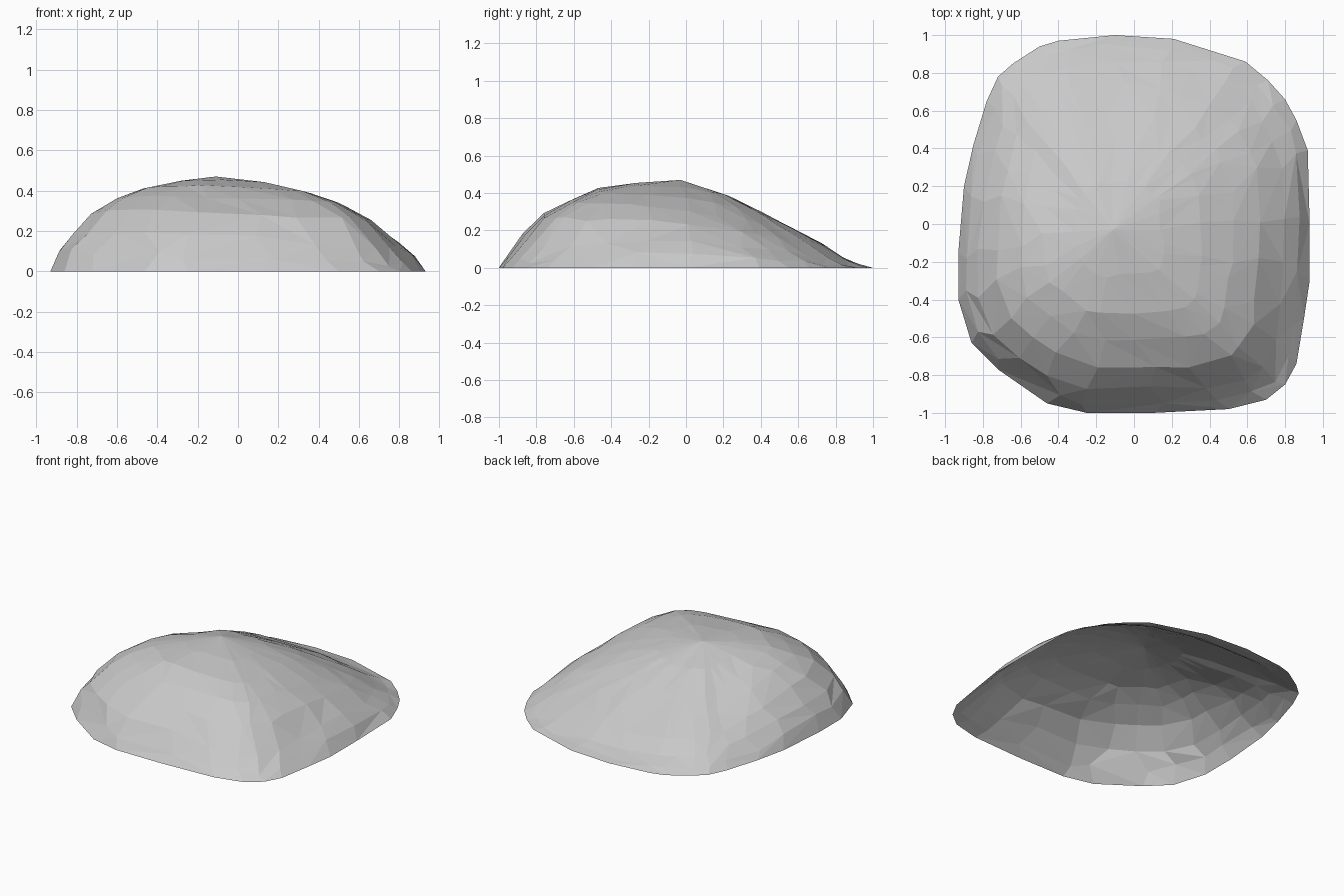
import bpy
import bmesh
import math
import random
from mathutils import Vector

random.seed(4)
cube = bpy.data.objects.get("Cube")
if cube:
    bpy.data.objects.remove(cube, do_unlink=True)

# Ground outline of the boulder, counter-clockwise from its left side
RIM = [Vector(p) for p in (
    (.93, 0), (.92, .39), (.86, .55), (.8, .66), (.71, .76), (.59, .86),
    (.4, .92), (.21, .98), (-.1, 1), (-.4, .97), (-.5, .94), (-.64, .85),
    (-.72, .78), (-.78, .65), (-.85, .42), (-.9, .2), (-.93, -.15),
    (-.93, -.4), (-.86, -.63), (-.72, -.77), (-.46, -.95), (-.25, -1),
    (.1, -1), (.5, -.98), (.7, -.93), (.8, -.85), (.86, -.74),
    (.9, -.5), (.93, -.3))]
PEAK = Vector((-.11, -.03))
TOP = .47

# Slope heights from peak to rim, one row per eighth turn from the left side
STEPS = (0, .25, .45, .6, .75, .87, .95, 1)
SLOPES = (
    (.43, .38, .32, .24, .15, .08),       # left
    (.4, .31, .225, .14, .06, .02),       # back left
    (.38, .28, .2, .12, .035, .01),       # back
    (.4, .305, .235, .16, .09, .04),      # back right
    (.43, .39, .345, .265, .175, .095),   # right
    (.45, .42, .375, .305, .205, .1),     # front right
    (.455, .43, .365, .295, .18, .08),    # front
    (.445, .405, .355, .27, .12, .035),   # front left, with a low ledge
)


def slope_height(row, t):
    """Height on one slope at fraction t of the way to the rim."""
    heights = (TOP, *SLOPES[row % len(SLOPES)], 0)
    for i in range(len(STEPS) - 1):
        if t <= STEPS[i + 1]:
            f = (t - STEPS[i]) / (STEPS[i + 1] - STEPS[i])
            return heights[i] + f * (heights[i + 1] - heights[i])
    return 0


def surface_point(spoke, t):
    """Point on the boulder along a spoke (fractional index allowed)."""
    i = math.floor(spoke)
    rim = RIM[i % len(RIM)].lerp(RIM[(i + 1) % len(RIM)], spoke - i)
    away = rim - PEAK
    turn = math.atan2(away.y, away.x) / (math.pi / 4) % len(SLOPES)
    row = math.floor(turn)
    low, high = slope_height(row, t), slope_height(row + 1, t)
    spot = PEAK.lerp(rim, t)
    return Vector((spot.x, spot.y, low + (turn - row) * (high - low)))


# Rings of loosely scattered points from the peak out to the rim
bm = bmesh.new()
peak = bm.verts.new((PEAK.x, PEAK.y, TOP))
rings = []
for t in STEPS[1:]:
    ring = []
    for spoke in range(len(RIM)):
        if t == 1:
            co = surface_point(spoke, t)
        else:
            shift = random.uniform(-.25, .25)
            co = surface_point(spoke + shift, t + random.uniform(-.015, .015))
            co.z = max(.004, co.z + random.uniform(-.004, .004) * t)
        ring.append(bm.verts.new(co))
    rings.append(ring)

# Faceted skin, open underneath
count = len(RIM)
for i in range(count):
    j = (i + 1) % count
    bm.faces.new((peak, rings[0][i], rings[0][j]))
    for inner, outer in zip(rings, rings[1:]):
        a, b, c, d = inner[i], outer[i], outer[j], inner[j]
        if random.random() < .5:
            bm.faces.new((a, b, c))
            bm.faces.new((a, c, d))
        else:
            bm.faces.new((a, b, d))
            bm.faces.new((b, c, d))

mesh = bpy.data.meshes.new("boulder")
bm.to_mesh(mesh)
bm.free()
boulder = bpy.data.objects.new("boulder", mesh)
bpy.context.collection.objects.link(boulder)

# Plain grey stone
stone = bpy.data.materials.new("grey_stone")
stone.use_nodes = True
colour = (.58, .58, .58, 1)
stone.diffuse_color = colour
for node in stone.node_tree.nodes:
    if node.type == "BSDF_PRINCIPLED":
        node.inputs["Base Color"].default_value = colour
mesh.materials.append(stone)
